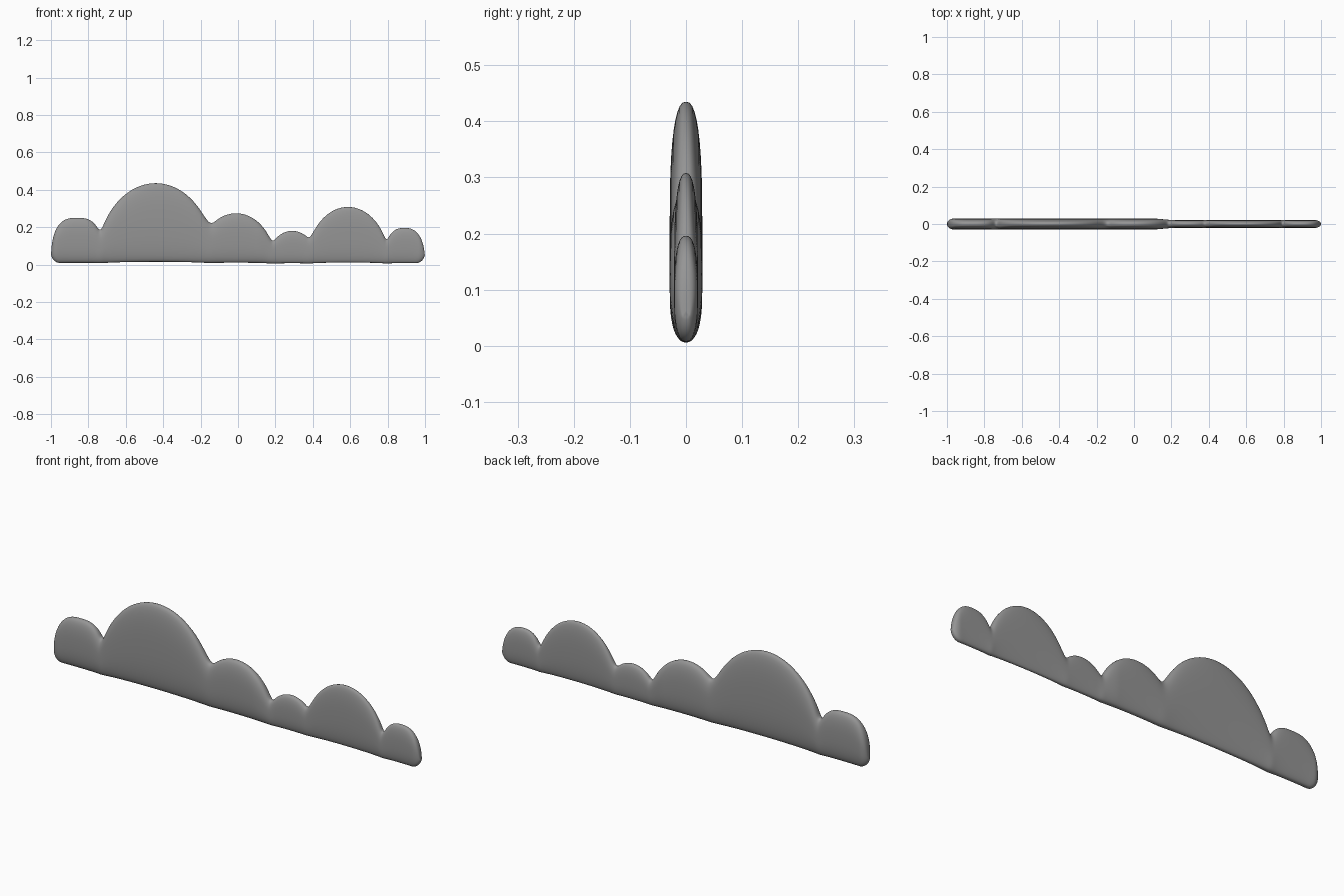
import bpy, bmesh
from math import sin, cos, pi

cube = bpy.data.objects.get("Cube")
if cube:
    bpy.data.objects.remove(cube)

# Lobes of the cloud: centre x, half width, height, roundness
LOBES = [(-0.86, 0.14, 0.25, 2.8), (-0.44, 0.32, 0.435, 2), (-0.01, 0.21, 0.274, 2),
         (0.29, 0.14, 0.18, 2), (0.588, 0.223, 0.308, 2), (0.89, 0.11, 0.196, 2.5)]
COLUMNS, RING = 320, 40


def top_edge(x):
    """Soft union of all the lobes."""
    total = 0
    for centre, width, height, power in LOBES:
        reach = min(1, abs(x - centre) / width)
        total += (height * (1 - reach ** power) ** (1 / power)) ** 5
    return total ** 0.2


def end_round(x, radius):
    """Quarter-circle falloff towards either end."""
    d = min(1, (1 - abs(x)) / radius)
    return max(0, 1 - (1 - d) ** 2) ** 0.5


def half_depth(x):
    """Thicker on the right-hand side, stepping down to the thin side."""
    t = min(1, max(0, (x - 0.1) / 0.12))
    return (0.029 - 0.008 * t * t * (3 - 2 * t)) * end_round(x, 0.035)


def signed_power(v, p):
    return abs(v) ** p * (1 if v >= 0 else -1)


# Columns crowd together at the ends, where the outline turns vertical
def column_x(i):
    u = 2 * i / COLUMNS - 1
    return 0.6 * u + 0.4 * sin(u * pi / 2) if abs(u) < 0.9 else \
        (1 if u > 0 else -1) * (1 - (1 - edge) * ((1 - abs(u)) / 0.1) ** 2)


edge = 0.6 * 0.9 + 0.4 * sin(0.9 * pi / 2)

# Cloud panel: a row of rounded upright cross-sections
bm = bmesh.new()
rings = []
for i in range(COLUMNS + 1):
    x = column_x(i)
    top = top_edge(x)
    low = 0.002 + 0.03 * top + 0.06 * (1 - end_round(x, 0.05))
    top = max(top, low)
    mid, half, depth = (top + low) / 2, (top - low) / 2, half_depth(x)
    ring = []
    for j in range(RING):
        a = 2 * pi * j / RING
        y = depth * signed_power(cos(a), 0.8)
        z = mid + half * signed_power(sin(a), 0.8)
        ring.append(bm.verts.new((x, y, z)))
    rings.append(ring)
for first, second in zip(rings, rings[1:]):
    for j in range(RING):
        k = (j + 1) % RING
        bm.faces.new((first[j], first[k], second[k], second[j]))
bmesh.ops.remove_doubles(bm, verts=bm.verts, dist=0.00005)
bmesh.ops.recalc_face_normals(bm, faces=bm.faces)
mesh = bpy.data.meshes.new("cloud_panel")
bm.to_mesh(mesh)
bm.free()
cloud = bpy.data.objects.new("cloud_panel", mesh)
bpy.context.collection.objects.link(cloud)

# Plain grey finish
grey = bpy.data.materials.new("cloud_grey")
grey.use_nodes = True
colour = (0.3, 0.3, 0.3, 1)
grey.diffuse_color = colour
grey.node_tree.nodes["Principled BSDF"].inputs["Base Color"].default_value = colour
mesh.materials.append(grey)

bpy.context.view_layer.objects.active = cloud
cloud.select_set(True)
bpy.ops.object.shade_smooth_by_angle(angle=pi / 3)
